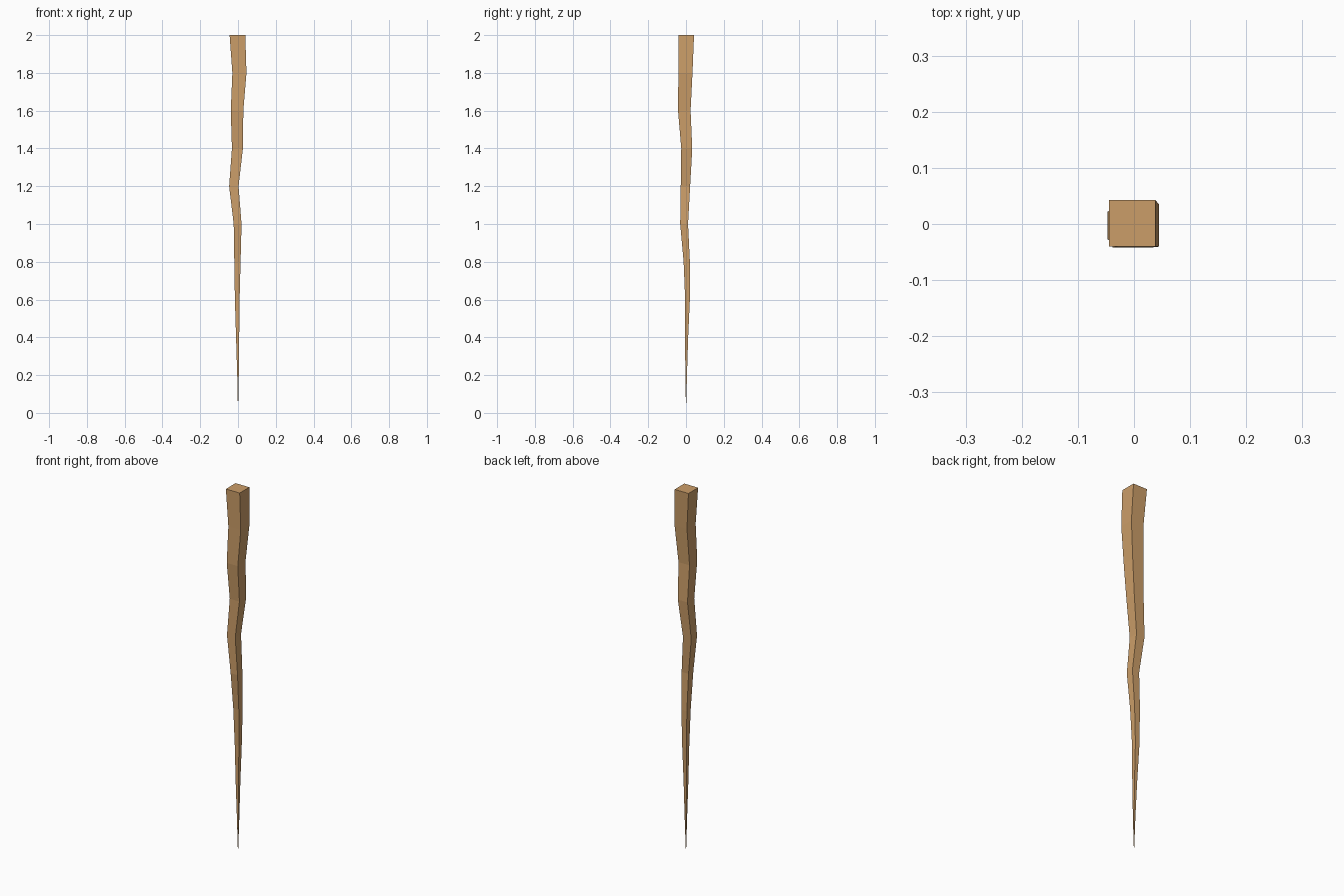
import bpy, bmesh

if "Cube" in bpy.data.objects:
    bpy.data.objects.remove(bpy.data.objects["Cube"])

HEIGHT, TOP_WIDTH = 2.0, 0.083

# Wandering centre line (x, y), evenly spaced from the tip to the butt end
centres = [(0, 0), (0, 0.001), (-0.002, 0.003), (-0.004, 0.008),
           (-0.003, 0.004), (-0.002, -0.010), (-0.022, -0.003),
           (-0.003, 0.004), (-0.005, -0.009), (0.0075, -0.003),
           (-0.003, 0.001)]
steps = len(centres) - 1

bm = bmesh.new()

# Pointed tip
tip = bm.verts.new((0, 0, 0))

# Square rings, widening steadily upwards
rings = []
for i, (cx, cy) in enumerate(centres[1:], 1):
    half = TOP_WIDTH * i / steps / 2
    rings.append([bm.verts.new((cx + sx * half, cy + sy * half, HEIGHT * i / steps))
                  for sx, sy in ((-1, -1), (1, -1), (1, 1), (-1, 1))])

# Sides and flat end cap
for k in range(4):
    n = (k + 1) % 4
    bm.faces.new((tip, rings[0][n], rings[0][k]))
    for low, high in zip(rings, rings[1:]):
        bm.faces.new((low[k], low[n], high[n], high[k]))
bm.faces.new(rings[-1])
bmesh.ops.recalc_face_normals(bm, faces=bm.faces)

mesh = bpy.data.meshes.new("crooked_stick")
bm.to_mesh(mesh)
bm.free()
stick = bpy.data.objects.new("crooked_stick", mesh)
bpy.context.collection.objects.link(stick)

# Tan wood
wood = bpy.data.materials.new("tan_wood")
wood.diffuse_color = (0.60, 0.34, 0.14, 1)
wood.use_nodes = True
wood.node_tree.nodes["Principled BSDF"].inputs["Base Color"].default_value = wood.diffuse_color
mesh.materials.append(wood)
